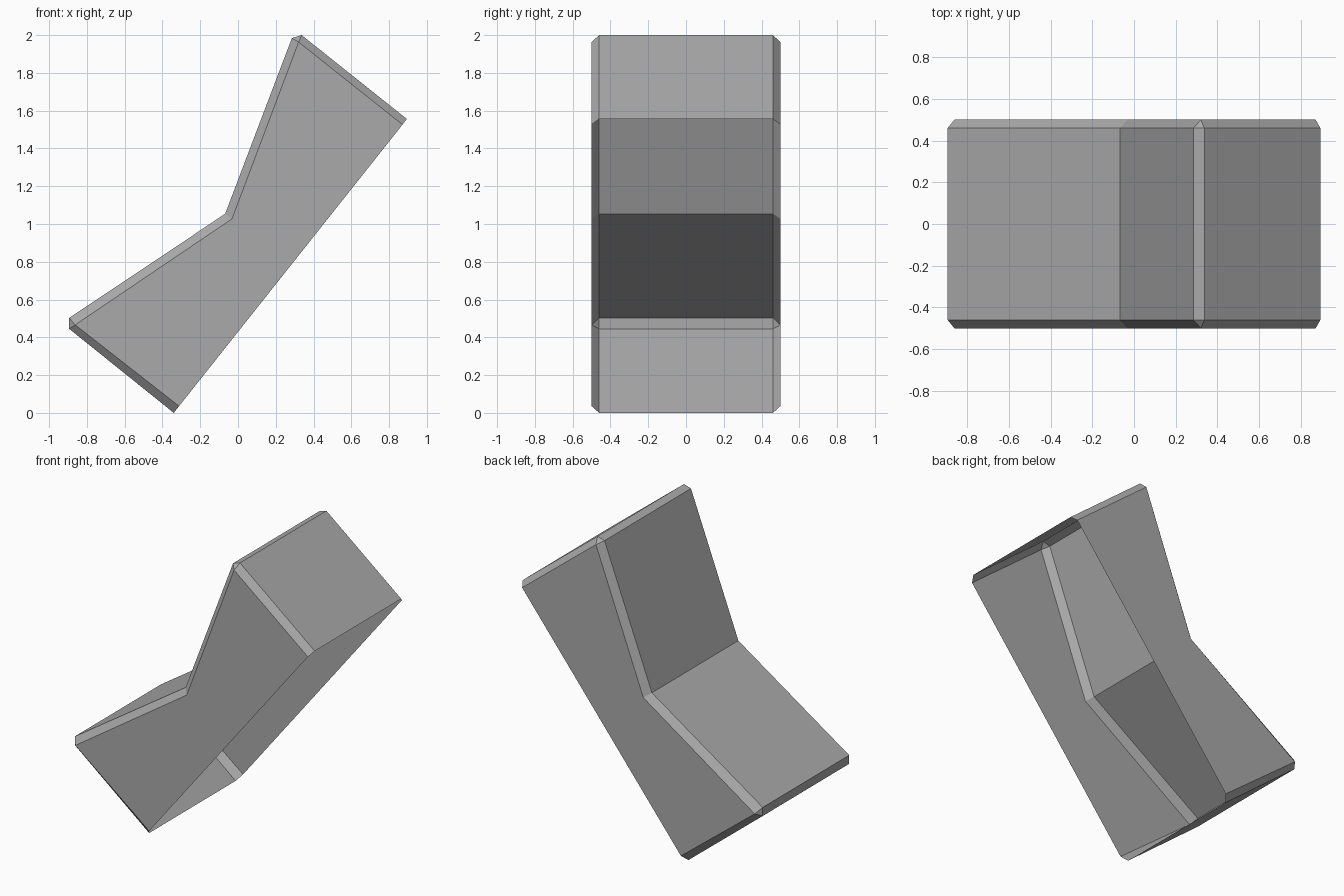
import bpy
import bmesh

cube = bpy.data.objects.get("Cube")
if cube:
    bpy.data.objects.remove(cube, do_unlink=True)

# Single grey material
grey = bpy.data.materials.new("plain_grey")
grey.use_nodes = True
colour = (0.4, 0.4, 0.4, 1.0)
grey.diffuse_color = colour
grey.node_tree.nodes["Principled BSDF"].inputs["Base Color"].default_value = colour

# Side wall outline (x, z), and the wider outline of the bent wall strip
HALF, STRIP = 0.5, 0.46
SIDE = [(-0.312, 0.036), (-0.862, 0.466), (-0.032, 1.027), (0.321, 1.963), (0.871, 1.526)]
RIM = [(-0.34, 0.0), (-0.894, 0.445), (-0.894, 0.503), (-0.068, 1.054),
       (0.285, 1.984), (0.337, 2.0), (0.894, 1.556)]
# Side wall corner that each rim point is chamfered to
OWNER = [0, 1, 1, 2, 3, 3, 4]

bm = bmesh.new()


def ring(points, y):
    return [bm.verts.new((x, y, z)) for x, z in points]


rims = {}
for s in (-1, 1):
    side, rim = ring(SIDE, s * HALF), ring(RIM, s * STRIP)
    rims[s] = rim

    def face(verts):
        bm.faces.new(verts if s < 0 else verts[::-1])

    # Flat side wall
    face(side[::-1])
    # Chamfer strips, with a triangle at each doubled corner
    for i in range(len(RIM) - 1):
        a, b = OWNER[i], OWNER[i + 1]
        if a == b:
            face([side[a], rim[i + 1], rim[i]])
        else:
            face([side[a], side[b], rim[i + 1], rim[i]])

# Bent wall across the width; the long straight side stays open
for i in range(len(RIM) - 1):
    bm.faces.new([rims[-1][i], rims[-1][i + 1], rims[1][i + 1], rims[1][i]])

mesh = bpy.data.meshes.new("bent_open_shell")
bm.to_mesh(mesh)
bm.free()
mesh.materials.append(grey)
shell = bpy.data.objects.new("bent_open_shell", mesh)
bpy.context.collection.objects.link(shell)
